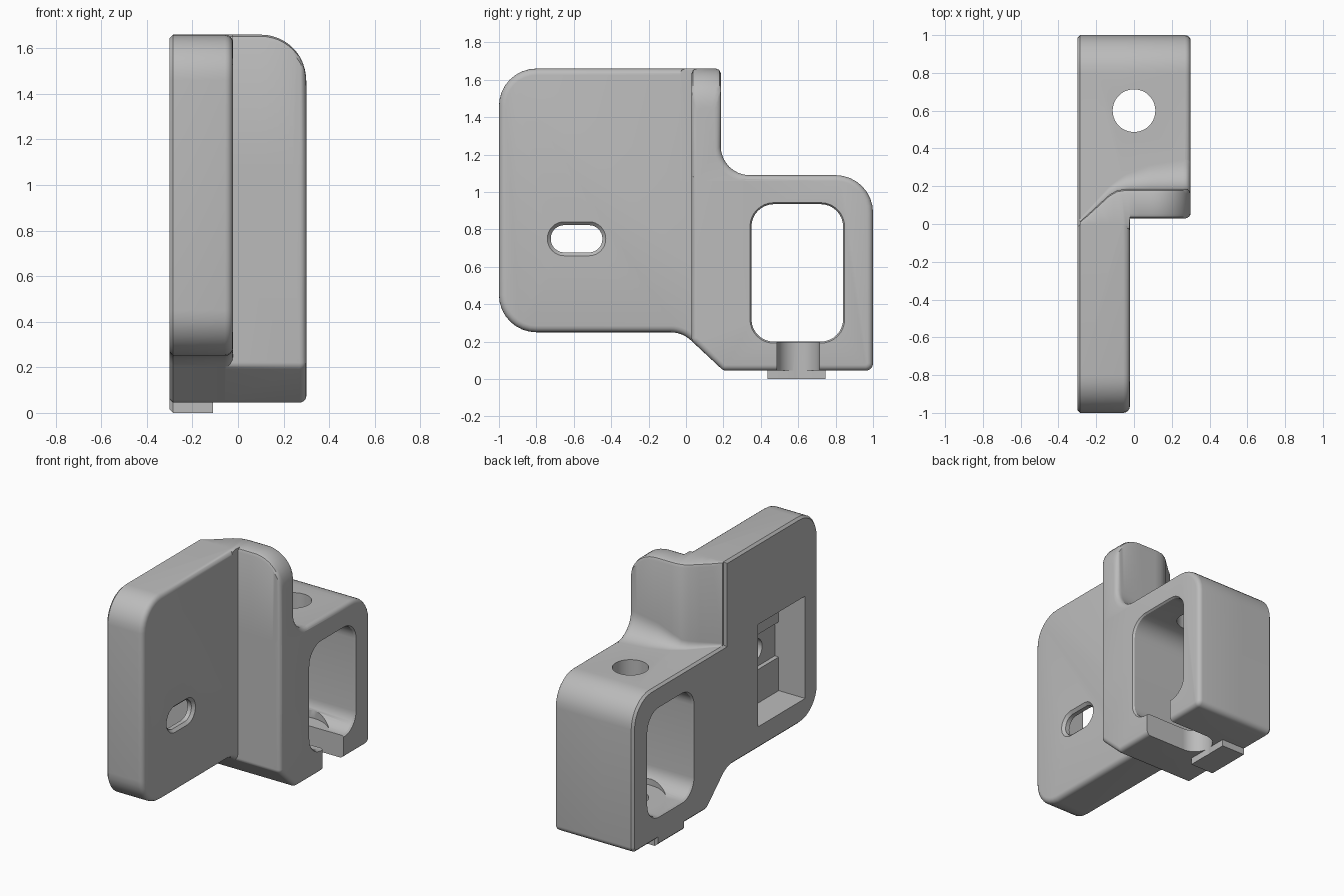
import bpy, bmesh, math
from mathutils import Vector

if "Cube" in bpy.data.objects:
    bpy.data.objects.remove(bpy.data.objects["Cube"])

grey = bpy.data.materials.new("grey plastic")
grey.diffuse_color = (0.5, 0.5, 0.5, 1)
grey.use_nodes = True
grey.node_tree.nodes["Principled BSDF"].inputs["Base Color"].default_value = grey.diffuse_color


def rounded(points, seg=8):
    """Turn (u, v, radius) corners into an outline with arcs."""
    out = []
    for i, (u, v, r) in enumerate(points):
        p = Vector((u, v))
        if r == 0:
            out.append(p)
            continue
        a = (Vector(points[i - 1][:2]) - p).normalized()
        b = (Vector(points[(i + 1) % len(points)][:2]) - p).normalized()
        half = a.angle(b) / 2
        c = p + (a + b).normalized() * (r / math.sin(half))
        start = p + a * (r / math.tan(half)) - c
        end = p + b * (r / math.tan(half)) - c
        sweep = math.pi - 2 * half
        for k in range(seg + 1):
            t = k / seg
            out.append(c + (start * math.sin((1 - t) * sweep)
                            + end * math.sin(t * sweep)) / math.sin(sweep))
    return out


def loft(name, sections, low_bevel=0, high_bevel=0):
    """Skin (x, outline in y-z) sections; optionally soften the end rims."""
    bm = bmesh.new()
    rings = [[bm.verts.new((x, p[0], p[1])) for p in prof] for x, prof in sections]
    n = len(rings[0])
    for a, b in zip(rings, rings[1:]):
        for i in range(n):
            bm.faces.new((a[i], a[(i + 1) % n], b[(i + 1) % n], b[i]))
    low = bm.faces.new(rings[0])
    high = bm.faces.new(rings[-1])
    bmesh.ops.recalc_face_normals(bm, faces=bm.faces[:])
    rims = [(list(low.edges), low_bevel, 1), (list(high.edges), high_bevel, 4)]
    for edges, size, seg in rims:
        if size:
            bmesh.ops.bevel(bm, geom=edges, offset=size, segments=seg,
                            profile=0.5, affect='EDGES', clamp_overlap=False)
    bmesh.ops.recalc_face_normals(bm, faces=bm.faces[:])
    me = bpy.data.meshes.new(name)
    bm.to_mesh(me)
    bm.free()
    me.materials.append(grey)
    ob = bpy.data.objects.new(name, me)
    bpy.context.collection.objects.link(ob)
    return ob


def box(name, x0, x1, y0, y1, z0, z1, **kw):
    prof = [(y0, z0), (y1, z0), (y1, z1), (y0, z1)]
    return loft(name, [(x0, prof), (x1, prof)], **kw)


def cylinder(name, r, z0, z1):
    bpy.ops.mesh.primitive_cylinder_add(vertices=48, radius=r, depth=z1 - z0,
                                        location=(0, 0.6, (z0 + z1) / 2))
    ob = bpy.context.object
    ob.name = name
    ob.data.materials.append(grey)
    return ob


def opening(name, y0, y1, z0, z1, r, stations):
    """Rounded opening; each station is (x, growth) for flared rims."""
    return loft(name, [(x, rounded([(y0 - g, z0 - g, r + g), (y1 + g, z0 - g, r + g),
                                    (y1 + g, z1 + g, r + g), (y0 - g, z1 + g, r + g)]))
                       for x, g in stations])


def combine(target, other, op):
    other.hide_render = True
    m = target.modifiers.new(op, 'BOOLEAN')
    m.operation, m.object, m.solver = op, other, 'EXACT'
    bpy.context.view_layer.objects.active = target
    bpy.ops.object.modifier_apply(modifier=m.name)
    bpy.data.objects.remove(other)


def interp(table, x):
    for (a, u), (b, v) in zip(table, table[1:]):
        if x <= b:
            return u + (v - u) * (x - a) / (b - a)
    return table[-1][1]


# Side plate covering the whole left face
plate = rounded([(-1, 0.25, 0.2), (-0.02, 0.25, 0.16), (0.2, 0.045, 0.04), (1, 0.045, 0.04),
                 (1, 1.09, 0.2), (0, 1.09, 0), (0, 1.66, 0), (-1, 1.66, 0.2)])
bracket = loft("bracket", [(-0.3, plate), (-0.022, plate)], 0.015, 0.035)

# Hollow block at the back
block = rounded([(0.03, 0.204, 0.04), (0.2, 0.045, 0.04), (1, 0.045, 0.04),
                 (1, 1.09, 0.2), (0.03, 1.09, 0)])
combine(bracket, loft("block", [(-0.2, block), (0.3, block)], 0, 0.03), 'UNION')

# Upright flange with angled back, rounded outer corner and fillet onto the block
WALL = [(-0.3, 0), (-0.13, 0.155), (-0.09, 0.178), (-0.04, 0.186), (0.3, 0.186)]
FOOT = [(-0.3, 0.012), (-0.13, 0.2), (-0.05, 0.26), (0.08, 0.31), (0.3, 0.345)]


def flange_section(x):
    e = 0.03 - math.sqrt(max(0, 0.0009 - max(0, x - 0.27) ** 2))
    top = 1.46 + math.sqrt(max(0, 0.04 - max(0, x - 0.1) ** 2)) - e * 0.3
    y0 = (-0.03 if x < -0.0225 else 0.03) + e
    wall, foot = interp(WALL, x), interp(FOOT, x)
    r = foot - wall
    pts = [(y0, 0.6), (foot - e, 0.6)]
    for k in range(9):
        a = math.pi / 2 * k / 8
        pts.append((foot - e - r * math.sin(a), 1.09 - e + r * (1 - math.cos(a))))
    c = min(0.025, (wall - y0) * 0.3)
    pts += [(wall - e, top - c), (wall - e - 0.3 * c, top - 0.3 * c), (wall - e - c, top),
            (y0 + c, top), (y0 + 0.3 * c, top - 0.3 * c), (y0, top - c)]
    return pts


xs = [-0.285, -0.24, -0.18, -0.13, -0.11, -0.09, -0.065, -0.04, -0.023, -0.022, 0.03, 0.08]
xs += [0.1 + 0.2 * math.sin(math.pi / 2 * k / 12) for k in range(13)]
combine(bracket, loft("flange", [(x, flange_section(x)) for x in xs]), 'UNION')

# Locating tab under the block
combine(bracket, box("tab", -0.3, -0.11, 0.435, 0.745, 0, 0.1, low_bevel=0.015), 'UNION')

# Window through the block, with washer seat, top hole and side-entry slot
window = [(-0.32, 0.022), (-0.288, 0), (0.288, 0), (0.32, 0.022)]
combine(bracket, opening("window", 0.35, 0.84, 0.2, 0.935, 0.12, window), 'DIFFERENCE')
combine(bracket, cylinder("washer_seat", 0.22, 0.199, 0.4), 'DIFFERENCE')
combine(bracket, cylinder("bolt_hole", 0.113, -0.1, 1.3), 'DIFFERENCE')
combine(bracket, box("bolt_entry", 0, 0.4, 0.487, 0.713, -0.1, 0.22), 'DIFFERENCE')

# Pocket in the left face, shallow groove and slotted hole through the plate
combine(bracket, box("pocket", -0.4, -0.1, -0.86, -0.35, 0.4, 1.1), 'DIFFERENCE')
combine(bracket, box("groove", -0.2, -0.07, -0.86, -0.35, 0.63, 0.87), 'DIFFERENCE')
slot = [(-0.2, 0), (-0.04, 0), (-0.012, 0.028)]
combine(bracket, opening("slot", -0.723, -0.447, 0.677, 0.823, 0.072, slot), 'DIFFERENCE')

bpy.ops.object.select_all(action='DESELECT')
bracket.select_set(True)
bpy.context.view_layer.objects.active = bracket
bpy.ops.object.shade_smooth_by_angle(angle=math.radians(32))
